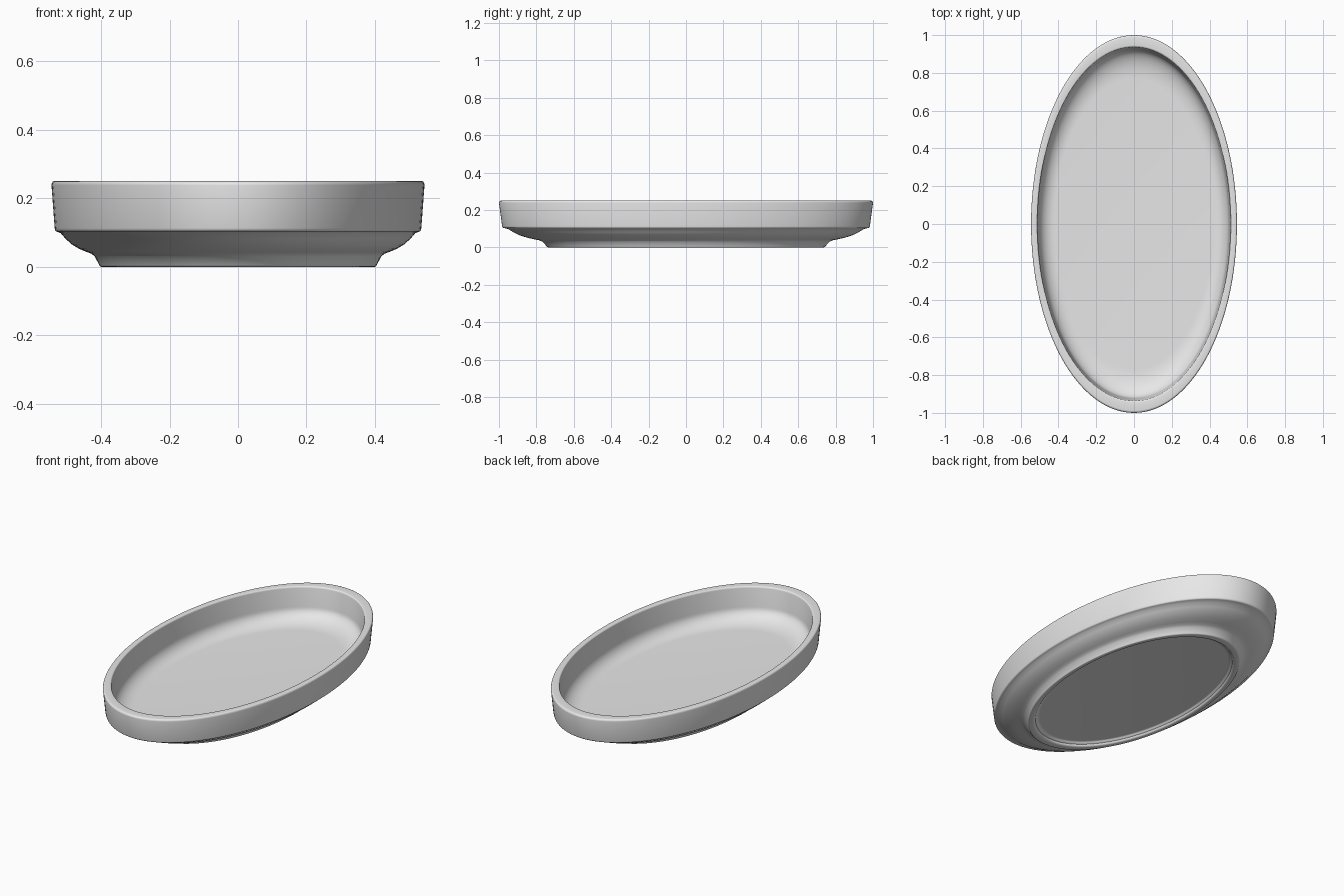
import bpy
import bmesh
from math import cos, sin, pi, radians

if "Cube" in bpy.data.objects:
    bpy.data.objects.remove(bpy.data.objects["Cube"], do_unlink=True)

SEGMENTS = 128
WIDTH = 0.545   # short half-axis relative to the long one


def arc(cx, cz, rx, rz, start, end, steps=5):
    """Points on an elliptical arc in the radius/height plane."""
    angles = [radians(start + (end - start) * i / steps) for i in range(steps + 1)]
    return [(cx + rx * cos(a), cz + rz * sin(a)) for a in angles]


# Cross-section from the recessed underside, around the rim, to the floor
profile = [(0, 0.022), (0.66, 0.022)]
profile += arc(0.66, 0.016, 0.02, 0.006, 90, 0, 3)         # recess corner
profile += arc(0.712, 0.012, 0.02, 0.012, 180, 270, 4)     # foot inner edge
profile += arc(0.733, 0.008, 0.012, 0.008, 270, 345, 4)    # foot outer edge
profile += [(0.768, 0.030), (0.785, 0.038), (0.81, 0.043), (0.85, 0.052),
            (0.89, 0.065), (0.925, 0.082), (0.95, 0.098)]  # flared underside
profile += arc(0.972, 0.114, 0.011, 0.011, 270, 355, 4)    # lower wall edge
profile += arc(0.988, 0.238, 0.012, 0.012, 0, 90)          # rim outer edge
profile += arc(0.946, 0.240, 0.010, 0.010, 90, 175)        # rim inner edge
profile += arc(0.77, 0.135, 0.152, 0.075, 0, -90, 10)      # inner fillet
profile += [(0, 0.06)]

# Dish: spin the section, then squash it to an oval
bm = bmesh.new()
verts = [bm.verts.new((r, 0, z)) for r, z in profile]
edges = [bm.edges.new(pair) for pair in zip(verts, verts[1:])]
bmesh.ops.spin(bm, geom=verts + edges, cent=(0, 0, 0), axis=(0, 0, 1),
               angle=2 * pi, steps=SEGMENTS, use_duplicate=False)
bmesh.ops.remove_doubles(bm, verts=bm.verts, dist=0.0001)
bmesh.ops.scale(bm, vec=(WIDTH, 1, 1), verts=bm.verts)
bmesh.ops.recalc_face_normals(bm, faces=bm.faces)

mesh = bpy.data.meshes.new("oval_dish")
bm.to_mesh(mesh)
bm.free()
dish = bpy.data.objects.new("oval_dish", mesh)
bpy.context.collection.objects.link(dish)

# Plain grey finish
grey = bpy.data.materials.new("light_grey")
grey.use_nodes = True
colour = (0.8, 0.8, 0.8, 1)
grey.diffuse_color = colour
grey.node_tree.nodes["Principled BSDF"].inputs["Base Color"].default_value = colour
mesh.materials.append(grey)

bpy.context.view_layer.objects.active = dish
dish.select_set(True)
bpy.ops.object.shade_smooth_by_angle(angle=radians(40))
